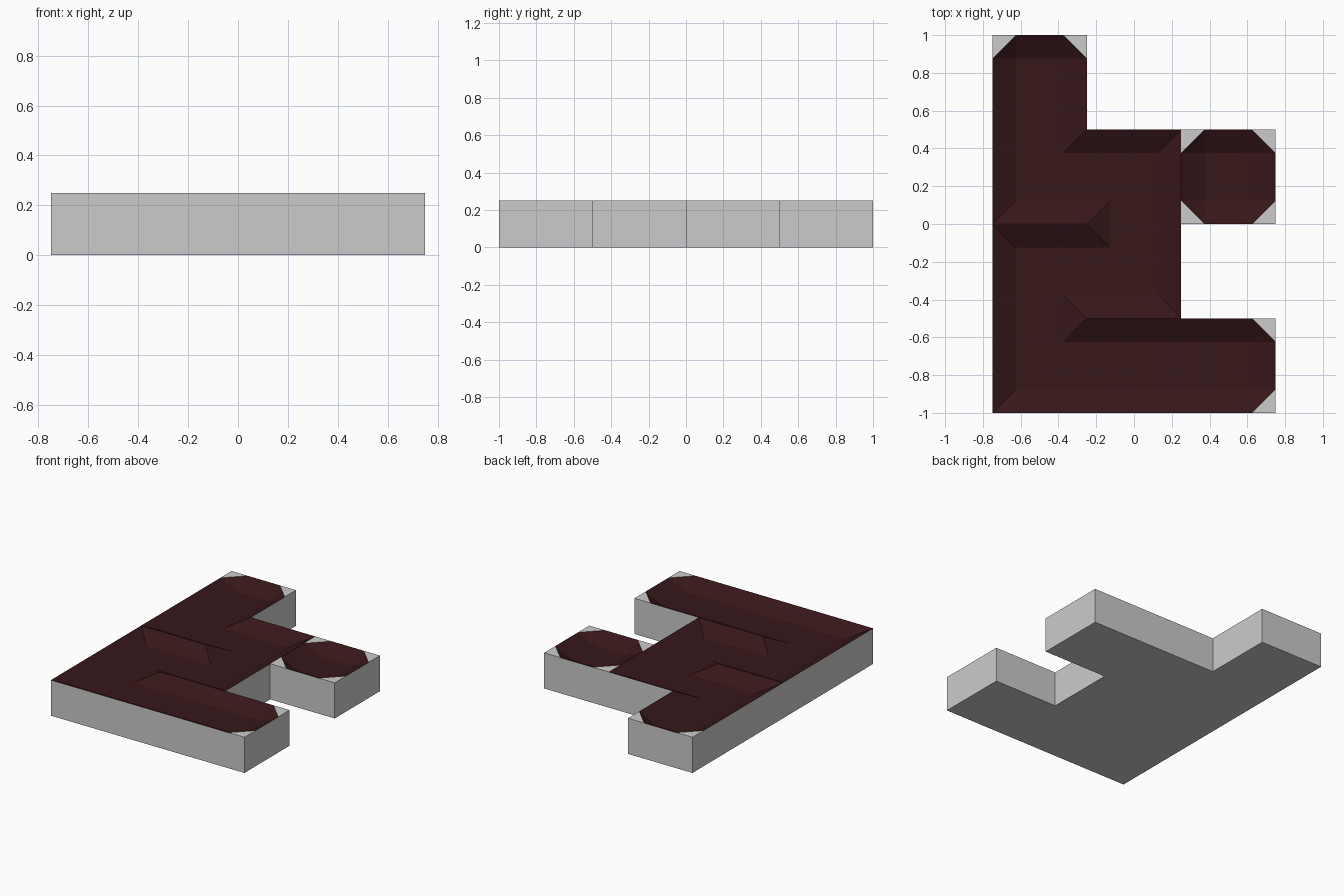
import bpy, bmesh
from mathutils import Vector

if "Cube" in bpy.data.objects:
    bpy.data.objects.remove(bpy.data.objects["Cube"])

CELL, STEP = 0.5, 0.125
WALL_Z, FLOOR_Z = 0.25, 0.1875
SIDES = {"L": (-1, 0), "R": (1, 0), "B": (0, -1), "T": (0, 1)}

# Occupied cells (column, row), counted from the front left
cells = {(0, 0), (1, 0), (2, 0), (0, 1), (1, 1),
         (0, 2), (1, 2), (2, 2), (0, 3)}
# Walls between neighbouring cells
inner_walls = [{(0, 1), (0, 2)}, {(1, 0), (1, 1)}, {(1, 2), (2, 2)}]


def has_wall(cell, side):
    dx, dy = SIDES[side]
    other = (cell[0] + dx, cell[1] + dy)
    return other not in cells or {cell, other} in inner_walls


# Wall lines as sets of grid points, four steps per cell
wall_points = set()
for c, r in cells:
    for side, (dx, dy) in SIDES.items():
        if has_wall((c, r), side):
            for k in range(5):
                i = 4 * c + (k if dx == 0 else 2 + 2 * dx)
                j = 4 * r + (k if dy == 0 else 2 + 2 * dy)
                wall_points.add((i, j))

bm = bmesh.new()
verts = {}


def vert(p):
    if p not in verts:
        z = WALL_Z if p in wall_points else FLOOR_Z
        verts[p] = bm.verts.new((p[0] * STEP - 0.75, p[1] * STEP - 1, z))
    return verts[p]


def face(points, mat):
    bm.faces.new([vert(p) for p in points]).material_index = mat


# Sunken floor with sloped edges; dead ends get flat grey corners
for c, r in cells:
    dead_end = sum(has_wall((c, r), s) for s in SIDES) >= 3
    for a in range(4):
        for b in range(4):
            i, j = 4 * c + a, 4 * r + b
            q = [(i, j), (i + 1, j), (i + 1, j + 1), (i, j + 1)]
            if a in (0, 3) and b in (0, 3):
                # rotate so the quad starts at the cell corner
                k = q.index((4 * c + (4 if a else 0), 4 * r + (4 if b else 0)))
                q = q[k:] + q[:k]
                walled = (has_wall((c, r), "R" if a else "L")
                          and has_wall((c, r), "T" if b else "B"))
                if dead_end and walled:
                    face([q[0], q[1], q[3]], 0)
                    face([q[1], q[2], q[3]], 1)
                else:
                    face(q[:3], 1)
                    face([q[0], q[2], q[3]], 1)
            else:
                face(q, 1)

# Outer sides and underside
rim = [e for e in bm.edges if e.is_boundary]
ext = bmesh.ops.extrude_edge_only(bm, edges=rim)["geom"]
for g in ext:
    if isinstance(g, bmesh.types.BMVert):
        g.co.z = 0
    elif isinstance(g, bmesh.types.BMFace):
        g.material_index = 0
base_edges = [e for e in bm.edges if e.is_boundary]
fill = bmesh.ops.triangle_fill(bm, edges=base_edges, use_beauty=True,
                               normal=Vector((0, 0, -1)))["geom"]
for g in fill:
    if isinstance(g, bmesh.types.BMFace):
        g.material_index = 0

# Merge coplanar pieces into clean flat faces
bmesh.ops.dissolve_limit(bm, angle_limit=0.01, verts=bm.verts[:],
                         edges=bm.edges[:], delimit={"MATERIAL"})
bmesh.ops.recalc_face_normals(bm, faces=bm.faces[:])

mesh = bpy.data.meshes.new("path_slab")
bm.to_mesh(mesh)
bm.free()

grey = bpy.data.materials.new("slab_grey")
grey.diffuse_color = (0.8, 0.8, 0.8, 1)
grey.use_nodes = True
grey.node_tree.nodes["Principled BSDF"].inputs["Base Color"].default_value = grey.diffuse_color
dark = bpy.data.materials.new("floor_dark_red")
dark.diffuse_color = (0.038, 0.0085, 0.0095, 1)
dark.use_nodes = True
dark.node_tree.nodes["Principled BSDF"].inputs["Base Color"].default_value = dark.diffuse_color
mesh.materials.append(grey)
mesh.materials.append(dark)

slab = bpy.data.objects.new("path_slab", mesh)
bpy.context.collection.objects.link(slab)
